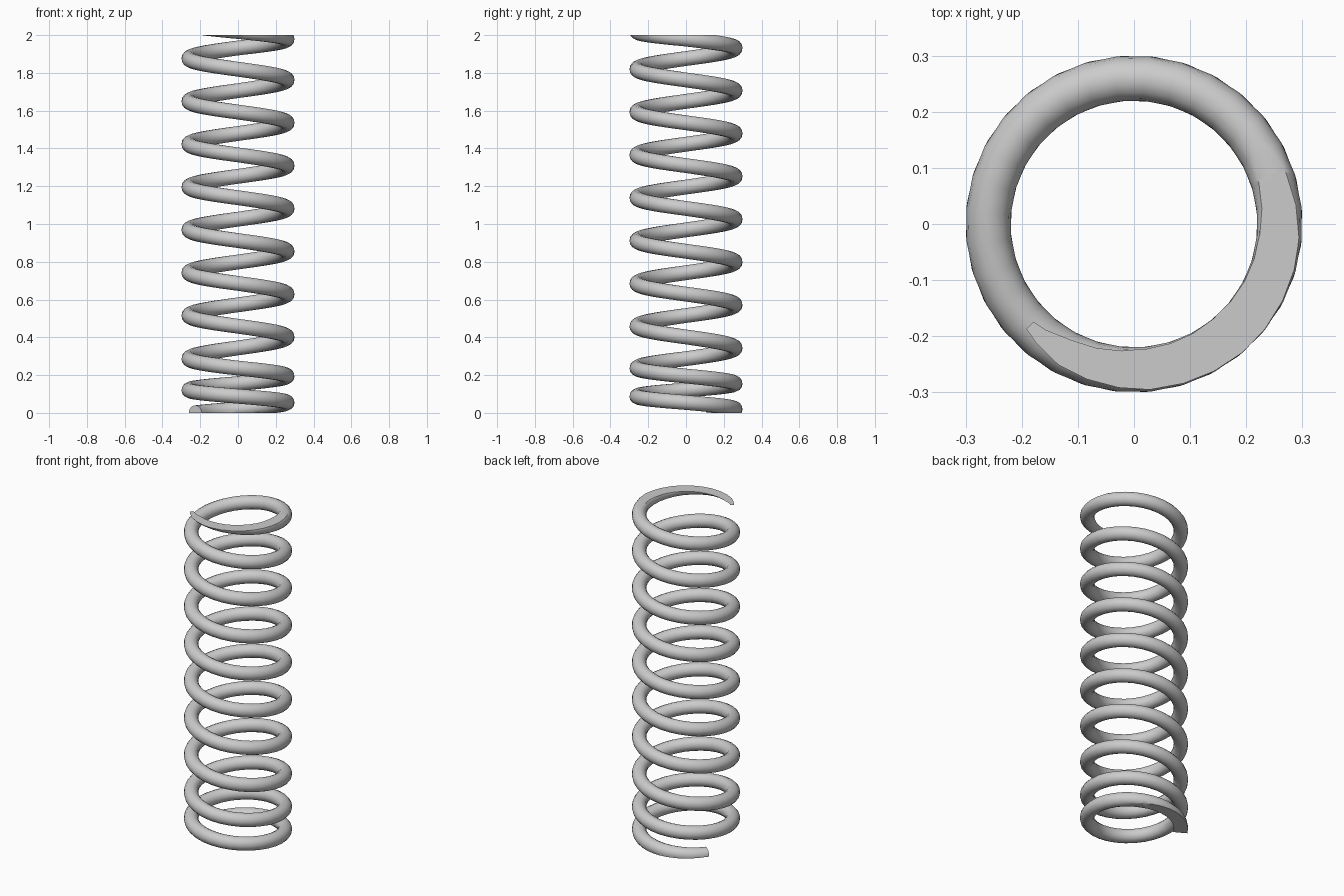
import bpy, bmesh
from math import sin, cos, pi
from mathutils import Vector

if "Cube" in bpy.data.objects:
    bpy.data.objects.remove(bpy.data.objects["Cube"])

R, WIRE = 0.26, 0.04          # coil radius, wire radius
SIDES, SEGS = 14, 32          # wire sides, segments per turn
T0, T1 = -0.417, 9.42         # first and last turn (0 = +x, winding clockwise upward)

# Height against turn number: tight at the ends, even pitch between
KEYS = [(-0.417, 0.0), (-0.25, 0.02), (0, 0.055), (0.5, 0.121), (0.75, 0.155),
        (1, 0.195), (1.25, 0.237), (1.5, 0.287), (1.75, 0.344), (2, 0.402),
        (8.5, 1.876), (8.75, 1.932), (9, 1.979), (9.42, 2.046)]


def height(t):
    for (a, za), (b, zb) in zip(KEYS, KEYS[1:]):
        if t <= b:
            return za + (zb - za) * (t - a) / (b - a)
    return KEYS[-1][1]


def centre(t):
    a = -2 * pi * t
    return Vector((R * cos(a), R * sin(a), height(t)))


# Sweep the round wire along the coil
bm = bmesh.new()
count = round((T1 - T0) * SEGS)
rings = []
for i in range(count + 1):
    t = T0 + (T1 - T0) * i / count
    c = centre(t)
    radial = Vector((c.x, c.y, 0)).normalized()
    slope = (height(min(t + 0.1, T1)) - height(max(t - 0.1, T0))) / (min(t + 0.1, T1) - max(t - 0.1, T0))
    tangent = Vector((radial.y, -radial.x, slope / (2 * pi * R))).normalized()
    up = radial.cross(tangent)
    rings.append([bm.verts.new(c + WIRE * (cos(k * 2 * pi / SIDES) * radial + sin(k * 2 * pi / SIDES) * up))
                  for k in range(SIDES)])
for a, b in zip(rings, rings[1:]):
    for k in range(SIDES):
        n = (k + 1) % SIDES
        bm.faces.new((a[k], a[n], b[n], b[k]))
bm.faces.new(rings[0])
bm.faces.new(rings[-1])

# Grind both ends flat
for z, direction in ((0.0, -1), (2.0, 1)):
    cut = bmesh.ops.bisect_plane(bm, geom=bm.verts[:] + bm.edges[:] + bm.faces[:],
                                 plane_co=(0, 0, z), plane_no=(0, 0, direction), clear_outer=True)
    open_edges = [e for e in bm.edges if e.is_boundary]
    bmesh.ops.triangle_fill(bm, edges=open_edges, use_beauty=True, normal=(0, 0, direction))
bmesh.ops.recalc_face_normals(bm, faces=bm.faces[:])

mesh = bpy.data.meshes.new("coil_spring")
bm.to_mesh(mesh)
bm.free()
spring = bpy.data.objects.new("coil_spring", mesh)
bpy.context.collection.objects.link(spring)
bpy.context.view_layer.objects.active = spring
spring.select_set(True)
bpy.ops.object.shade_smooth_by_angle(angle=0.6)
